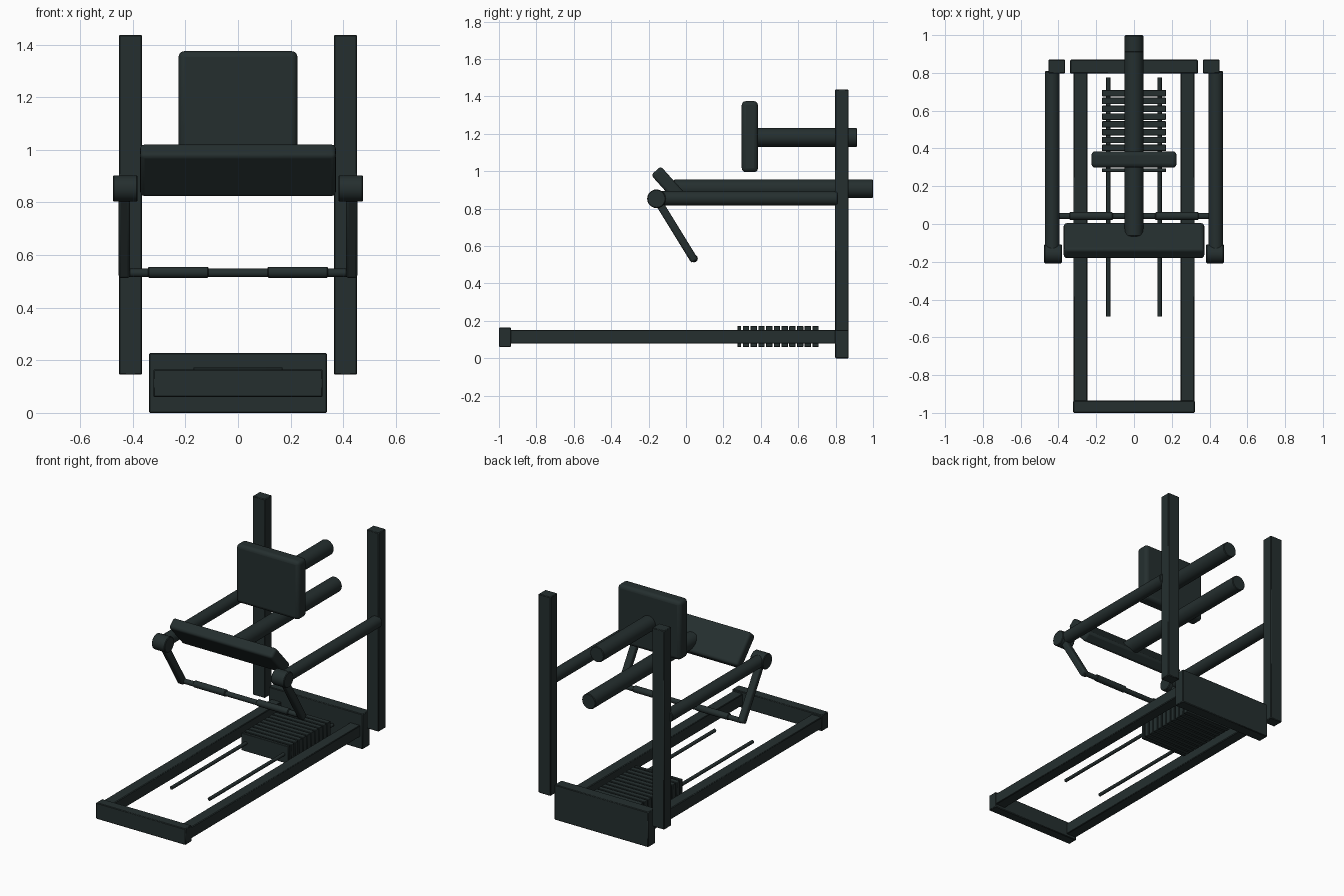
import bpy, math
from mathutils import Vector

cube = bpy.data.objects.get("Cube")
if cube:
    bpy.data.objects.remove(cube, do_unlink=True)

paint = bpy.data.materials.new("dark_teal_paint")
paint.use_nodes = True
COLOUR = (0.018, 0.028, 0.028, 1)
paint.diffuse_color = COLOUR
paint.node_tree.nodes["Principled BSDF"].inputs["Base Color"].default_value = COLOUR


def finish(ob, name, bevel, segments):
    ob.name = name
    ob.data.materials.append(paint)
    bpy.ops.object.transform_apply(location=False, rotation=False, scale=True)
    if bevel:
        mod = ob.modifiers.new("soft_edges", 'BEVEL')
        mod.width, mod.segments, mod.limit_method = bevel, segments, 'ANGLE'
        mod.angle_limit = math.radians(50)
    bpy.ops.object.shade_smooth_by_angle(angle=math.radians(35))
    return ob


def box(name, x, y, z, bevel=0.004, segments=1):
    """Box from (min, max) ranges on each axis."""
    ranges = (x, y, z)
    bpy.ops.mesh.primitive_cube_add(size=1, location=[(a + b) / 2 for a, b in ranges])
    ob = bpy.context.object
    ob.scale = [b - a for a, b in ranges]
    return finish(ob, name, bevel, segments)


def tube(name, start, end, radius, sides=24, bevel=0.004):
    """Capped cylinder between two points."""
    a, b = Vector(start), Vector(end)
    bpy.ops.mesh.primitive_cylinder_add(vertices=sides, radius=radius,
                                        depth=(b - a).length, location=(a + b) / 2)
    ob = bpy.context.object
    ob.rotation_euler = (b - a).to_track_quat('Z', 'Y').to_euler()
    return finish(ob, name, bevel, 1)


def span(side, inner, outer):
    return tuple(sorted((side * inner, side * outer)))


# Floor frame
box("front_foot_bar", (-0.322, 0.322), (-1, -0.935), (0.06, 0.165))
box("rear_base_plate", (-0.338, 0.338), (0.797, 0.87), (0, 0.228))

for side, label in ((1, "left"), (-1, "right")):
    # Rails, uprights and guide rods
    box(label + "_floor_rail", span(side, 0.247, 0.32), (-0.94, 0.8), (0.078, 0.152))
    box(label + "_upright", span(side, 0.365, 0.453), (0.797, 0.87), (0.145, 1.437))
    tube(label + "_guide_rod", (side * 0.136, -0.49, 0.115),
         (side * 0.136, 0.775, 0.115), 0.011, 12, 0)
    # Upper arm with its pivot
    tube(label + "_upper_arm", (side * 0.433, -0.14, 0.855),
         (side * 0.433, 0.81, 0.855), 0.039)
    tube(label + "_pivot", (side * 0.382, -0.158, 0.853),
         (side * 0.476, -0.158, 0.853), 0.05, 20)
    # Swing arm, square in section, hanging from the pivot
    top, low = Vector((side * 0.432, -0.158, 0.853)), Vector((side * 0.432, 0.047, 0.52))
    mid, run = (top + low) / 2, low - top
    half = run.length / 2
    arm = box(label + "_swing_arm", (mid.x - 0.022, mid.x + 0.022),
              (mid.y - 0.021, mid.y + 0.021), (mid.z - half, mid.z + half), 0.01, 2)
    arm.rotation_euler.x = math.atan2(run.y, -run.z)
    # Hand grip
    tube(label + "_hand_grip", (side * 0.112, 0.042, 0.534),
         (side * 0.342, 0.042, 0.534), 0.021, 20)

tube("handle_crossbar", (-0.43, 0.042, 0.532), (0.43, 0.042, 0.532), 0.016, 16, 0)

# Weight stack
box("front_weight_plate", (-0.169, 0.169), (0.275, 0.295), (0.06, 0.173), 0.002)
for i in range(10):
    y = 0.304 + i * 0.0413
    box(f"weight_plate_{i + 1}", (-0.169, 0.169), (y, y + 0.034), (0.06, 0.173), 0.002)

# Padded parts and their support tubes
tube("backrest_tube", (0, 0.36, 1.181), (0, 0.915, 1.181), 0.05, 32)
tube("seat_tube", (0, -0.065, 0.907), (0, 1, 0.907), 0.049, 32)
box("backrest_pad", (-0.226, 0.226), (0.298, 0.385), (0.995, 1.375), 0.022, 3)
pad = box("seat_pad", (-0.372, 0.372), (-0.123, -0.053), (0.813, 1.031), 0.016, 3)
pad.rotation_euler.x = math.radians(42)
